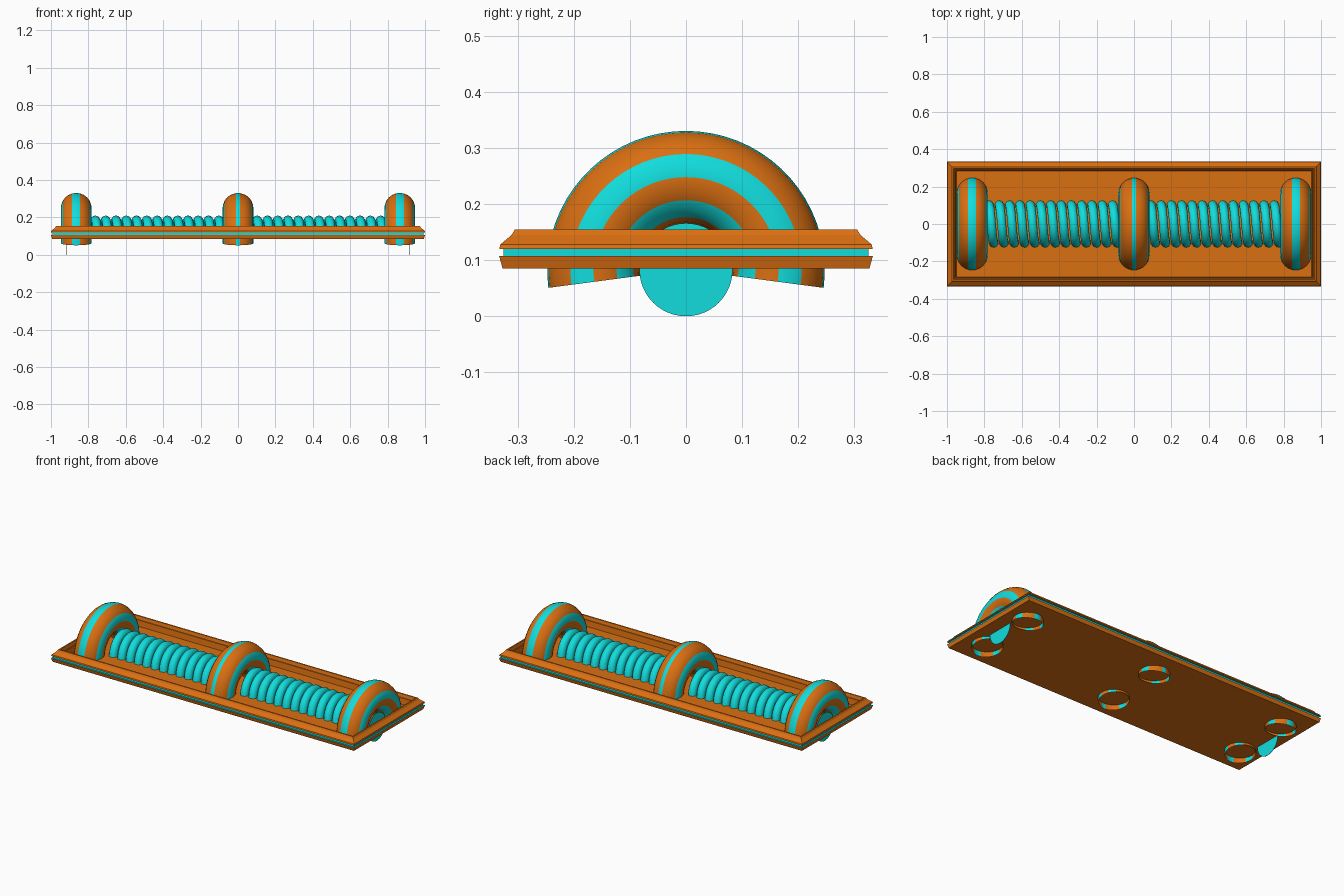
import bpy, bmesh
from math import sin, cos, pi, radians

cube = bpy.data.objects.get("Cube")
if cube:
    bpy.data.objects.remove(cube, do_unlink=True)


def material(name, rgb):
    m = bpy.data.materials.new(name)
    m.use_nodes = True
    m.diffuse_color = (*rgb, 1)
    m.node_tree.nodes["Principled BSDF"].inputs["Base Color"].default_value = (*rgb, 1)
    return m


MATS = [material("burnt_orange", (0.70, 0.16, 0.006)),
        material("bright_cyan", (0.006, 0.72, 0.72))]
AXIS_Z = 0.083  # height of the common axis of coils and arches


def finish(name, bm, smooth=None):
    bmesh.ops.recalc_face_normals(bm, faces=bm.faces)
    mesh = bpy.data.meshes.new(name)
    bm.to_mesh(mesh)
    bm.free()
    for m in MATS:
        mesh.materials.append(m)
    ob = bpy.data.objects.new(name, mesh)
    bpy.context.collection.objects.link(ob)
    if smooth:
        bpy.ops.object.select_all(action='DESELECT')
        ob.select_set(True)
        bpy.context.view_layer.objects.active = ob
        bpy.ops.object.shade_smooth_by_angle(angle=radians(smooth))
    return ob


def loft(bm, rings, colour, closed=True):
    """Bridge successive rings of points; colour(ring, side) picks the material."""
    loops = [[bm.verts.new(p) for p in ring] for ring in rings]
    n = len(loops[0])
    for i, (a, b) in enumerate(zip(loops, loops[1:])):
        for j in range(n if closed else n - 1):
            k = (j + 1) % n
            f = bm.faces.new((a[j], a[k], b[k], b[j]))
            f.material_index = colour(i, j)
    return loops


# Tray: rectangular rim profile (inset from edge, height), with a cyan groove
def tray():
    profile = [(0.006, 0.085), (0, 0.107), (0.008, 0.107), (0.008, 0.12),
               (0, 0.12), (0.002, 0.128), (0.022, 0.145), (0.028, 0.155),
               (0.036, 0.155), (0.041, 0.135), (0.046, 0.135), (0.05, 0.10)]
    rings = []
    for inset, z in profile:
        x, y = 1 - inset, 0.333 - inset
        rings.append([(-x, -y, z), (x, -y, z), (x, y, z), (-x, y, z)])
    bm = bmesh.new()
    loops = loft(bm, rings, lambda i, j: int(i in (1, 2, 3)))
    bm.faces.new(loops[0])
    bm.faces.new(loops[-1])
    finish("tray", bm)


# Arch: open-ended striped tube swept a little past a half circle
def arch(name, x, stripe):
    half = [0, stripe, 30, 45, 60, 75, 90, 105, 120, 135, 150, 165]
    section = half + [180] + [360 - a for a in reversed(half[1:])]

    def colour(i, j):
        a = (section[j] + (section + [360])[j + 1]) / 2
        a = min(a, 360 - a)
        return int(a < stripe or 60 < a < 90 or 120 < a < 150)

    rings = []
    steps, start, end = 36, radians(-7.5), radians(187.5)
    for i in range(steps + 1):
        t = start + (end - start) * i / steps
        ring = []
        for deg in section:
            a = radians(deg)
            r = 0.165 + 0.0825 * cos(a)
            ring.append((x + 0.0825 * sin(a), r * cos(t), AXIS_Z + r * sin(t)))
        rings.append(ring)
    bm = bmesh.new()
    loft(bm, rings, colour)
    finish(name, bm, 40)


# Coil: the upper half-turns of a helix, resting in the tray floor
def coil(name, x0, x1, turns=13):
    bm = bmesh.new()
    pitch = (x1 - x0) / turns
    steps, sides = 20, 10
    for n in range(turns):
        rings = []
        for i in range(steps + 1):
            t = radians(5 + 170 * i / steps)
            cx = x0 + pitch * (n + 0.25 + t / (2 * pi))
            ring = []
            for j in range(sides):
                a = 2 * pi * j / sides
                r = 0.102 + 0.025 * cos(a)
                ring.append((cx + 0.025 * sin(a), r * cos(t), AXIS_Z + r * sin(t)))
            rings.append(ring)
        loft(bm, rings, lambda i, j: 1)
    finish(name, bm, 60)


# End disc: thin round plate closing the opening of each outer arch
def end_disc(name, x):
    bm = bmesh.new()
    rings = [[(x + dx, 0.083 * cos(2 * pi * i / 48), AXIS_Z + 0.083 * sin(2 * pi * i / 48))
              for i in range(48)] for dx in (-0.001, 0.001)]
    for loop in loft(bm, rings, lambda i, j: 1):
        bm.faces.new(loop).material_index = 1
    finish(name, bm)


tray()
arch("middle_arch", 0, 8)
for side, s in (("left", 1), ("right", -1)):
    arch(side + "_arch", s * 0.865, 15)
    end_disc(side + "_end_disc", s * 0.915)
coil("left_coil", 0.075, 0.79)
coil("right_coil", -0.79, -0.075)
